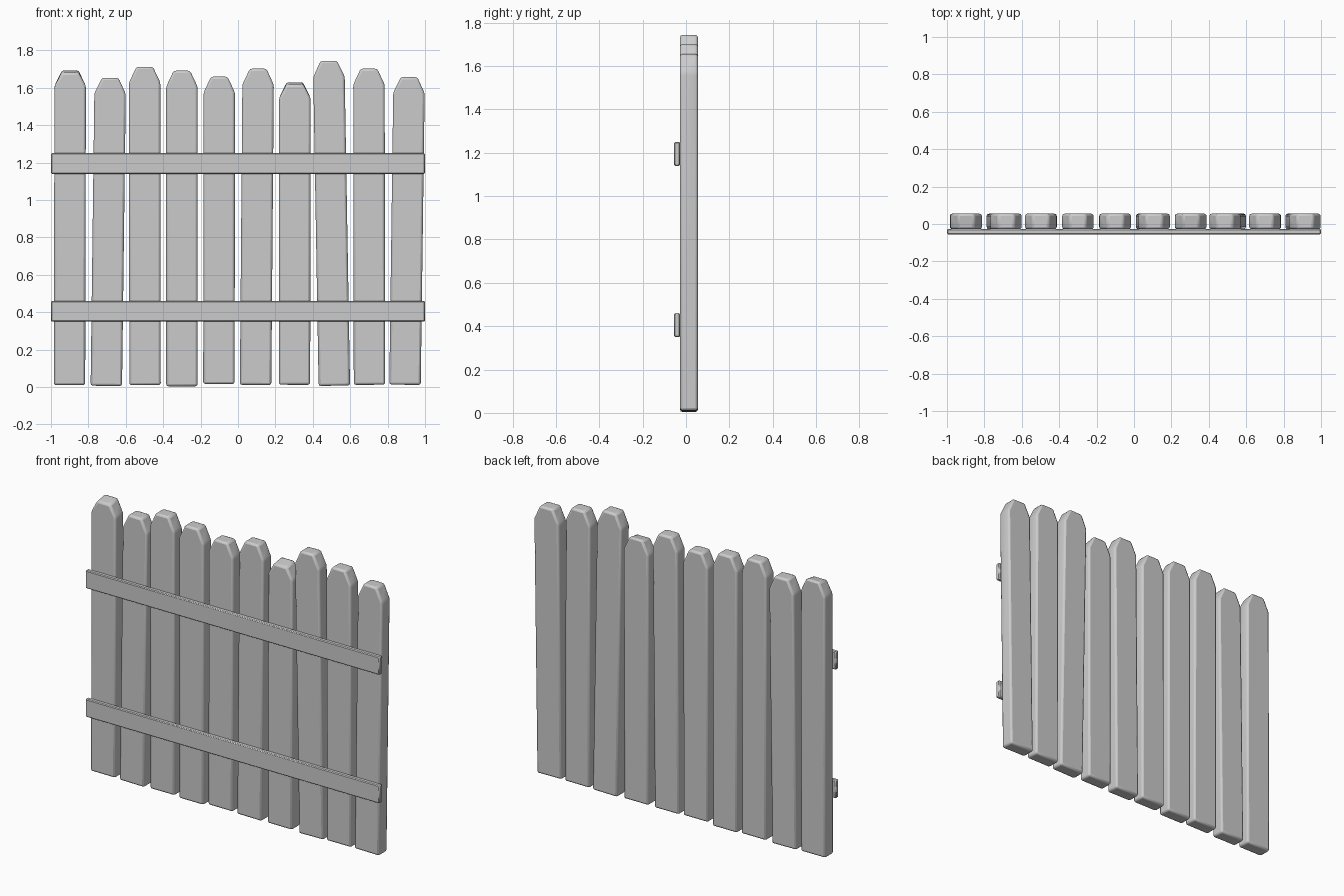
import bpy, bmesh, math

if "Cube" in bpy.data.objects:
    bpy.data.objects.remove(bpy.data.objects["Cube"])

Y_FRONT, Y_BACK = -0.028, 0.055


def finish(bm, name, bevel, segments):
    bmesh.ops.recalc_face_normals(bm, faces=bm.faces[:])
    mesh = bpy.data.meshes.new(name)
    bm.to_mesh(mesh)
    bm.free()
    obj = bpy.data.objects.new(name, mesh)
    bpy.context.collection.objects.link(obj)
    mod = obj.modifiers.new("soft_edges", 'BEVEL')
    mod.width = bevel
    mod.segments = segments
    mod.limit_method = 'ANGLE'
    mod.angle_limit = math.radians(20)
    bpy.ops.object.select_all(action='DESELECT')
    obj.select_set(True)
    bpy.context.view_layer.objects.active = obj
    bpy.ops.object.shade_smooth_by_angle(angle=math.radians(50))
    return obj


def picket(name, x_bottom, x_top, z_bottom, z_top, chipped):
    # clipped-corner board outline, leaning from x_bottom to x_top
    h = z_top - z_bottom
    outline = [(-0.084, 0), (0.084, 0), (0.084, h - 0.085),
               (0.044, h), (-0.044, h), (-0.084, h - 0.085)]
    bm = bmesh.new()
    rings = []
    for y in (Y_FRONT, Y_BACK):
        # worn boards have a slightly lower front edge at the tip
        drop = 0.014 if chipped and y < 0 else 0
        rings.append([bm.verts.new((x, y, z - (drop if z == h else 0)))
                      for x, z in outline])
    bm.faces.new(rings[0])
    bm.faces.new(rings[1])
    n = len(outline)
    for i in range(n):
        j = (i + 1) % n
        bm.faces.new((rings[0][i], rings[0][j], rings[1][j], rings[1][i]))
    obj = finish(bm, name, 0.012, 2)
    obj.location = (x_bottom, 0, z_bottom)
    obj.rotation_euler.y = math.atan2(x_top - x_bottom, h)


def rail(name, z_low, z_high):
    bm = bmesh.new()
    bmesh.ops.create_cube(bm, size=1)
    for v in bm.verts:
        v.co.x *= 2.0
        v.co.y = -0.055 if v.co.y < 0 else Y_FRONT + 0.001
        v.co.z = z_low if v.co.z < 0 else z_high
    finish(bm, name, 0.005, 1)


# upright boards: bottom x, top x, bottom z, top z, worn tip
boards = [
    (-0.901, -0.897, 0.010, 1.695, True),
    (-0.704, -0.683, 0.006, 1.653, False),
    (-0.497, -0.499, 0.010, 1.712, False),
    (-0.300, -0.300, 0.004, 1.691, False),
    (-0.102, -0.100, 0.016, 1.659, False),
    (0.094, 0.108, 0.011, 1.702, False),
    (0.302, 0.304, 0.012, 1.631, True),
    (0.515, 0.485, 0.007, 1.744, False),
    (0.703, 0.700, 0.012, 1.702, False),
    (0.893, 0.915, 0.012, 1.657, False),
]
for i, b in enumerate(boards):
    picket(f"fence_board_{i + 1}", *b)

# horizontal rails on the front
rail("lower_rail", 0.35, 0.46)
rail("upper_rail", 1.14, 1.25)
